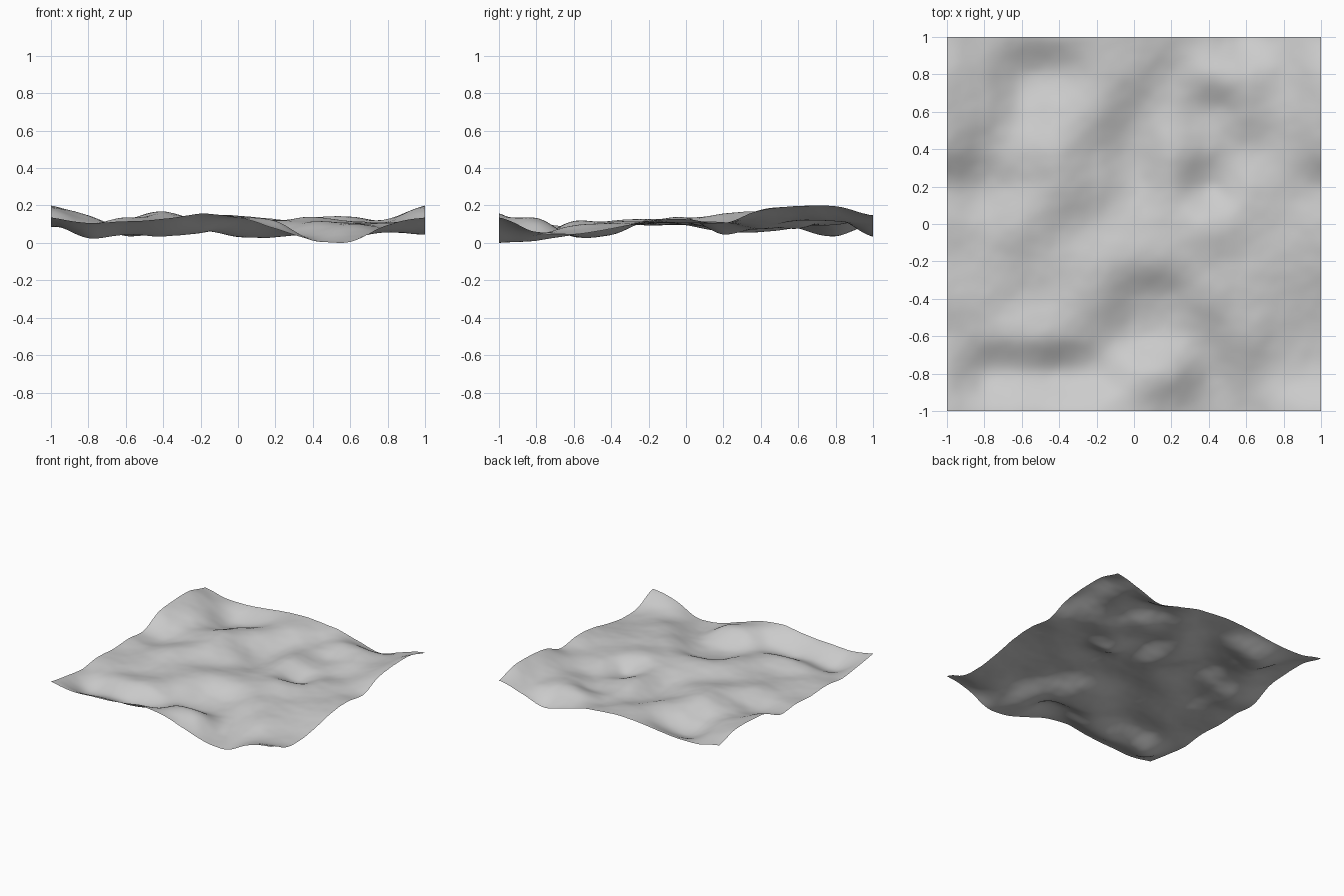
import bpy
import bmesh
from mathutils import Vector, noise

# Remove the default cube only
cube = bpy.data.objects.get("Cube")
if cube:
    bpy.data.objects.remove(cube, do_unlink=True)

SIZE = 2.0
STEPS = 120

# Control heights in hundredths, one row per line from front to back
CONTROL = (
    (14, 11, 12, 13, 16, 14, 8, 2, 1, 10, 14),
    (11, 3, 5, 4, 6, 13, 12, 2, 4, 6, 6),
    (9, 9, 11, 12, 8, 4, 4, 5, 10, 7, 5),
    (11, 10, 9, 11, 12, 6, 5, 11, 11, 9, 8),
    (10, 10, 11, 11, 13, 13, 12, 12, 11, 11, 12),
    (11, 10, 14, 12, 10, 11, 12, 14, 12, 11, 13),
    (10, 7, 12, 16, 12, 7, 11, 5, 11, 11, 11),
    (18, 12, 13, 17, 11, 6, 13, 9, 8, 12, 18),
    (20, 15, 8, 13, 14, 9, 10, 8, 12, 13, 20),
    (20, 13, 4, 7, 14, 14, 10, 14, 14, 12, 20),
    (15, 11, 11, 13, 15, 15, 13, 8, 4, 10, 15),
)
LAST = len(CONTROL) - 1


def spline(values, t):
    """Smooth curve through evenly spaced values, t in control steps."""
    i = min(int(t), LAST - 1)
    f = t - i
    b, c = values[i], values[i + 1]
    a = values[i - 1] if i > 0 else b
    d = values[i + 2] if i + 2 <= LAST else c
    slope_b, slope_c = (c - a) / 2, (d - b) / 2
    rise = c - b
    return b + f * (slope_b + f * (3 * rise - 2 * slope_b - slope_c
                                   + f * (slope_b + slope_c - 2 * rise)))


def terrain_height(x, y):
    """Broad hills and valleys with small weathered creases."""
    u, v = ((w + 1) / 2 * LAST for w in (x, y))
    broad = spline([spline(row, u) for row in CONTROL], v) / 100
    spot = Vector((x * 6, y * 6, 1))
    crease = noise.noise(spot) + 0.4 * noise.noise(spot * 2.5)
    return broad + 0.004 * crease


# Terrain sheet: a fine grid raised by the height rule
bm = bmesh.new()
bmesh.ops.create_grid(bm, x_segments=STEPS, y_segments=STEPS, size=SIZE / 2)
for vert in bm.verts:
    vert.co.z = terrain_height(vert.co.x, vert.co.y)

# Rest the lowest point on the ground
lowest = min(vert.co.z for vert in bm.verts)
bmesh.ops.translate(bm, verts=bm.verts, vec=(0, 0, -lowest))
for face in bm.faces:
    face.smooth = True

mesh = bpy.data.meshes.new("terrain_sheet")
bm.to_mesh(mesh)
bm.free()
terrain = bpy.data.objects.new("terrain_sheet", mesh)
bpy.context.scene.collection.objects.link(terrain)

# Plain pale grey surface
grey = bpy.data.materials.new("pale_grey")
grey.use_nodes = True
colour = (0.6, 0.6, 0.6, 1)
grey.diffuse_color = colour
grey.node_tree.nodes["Principled BSDF"].inputs["Base Color"].default_value = colour
mesh.materials.append(grey)
